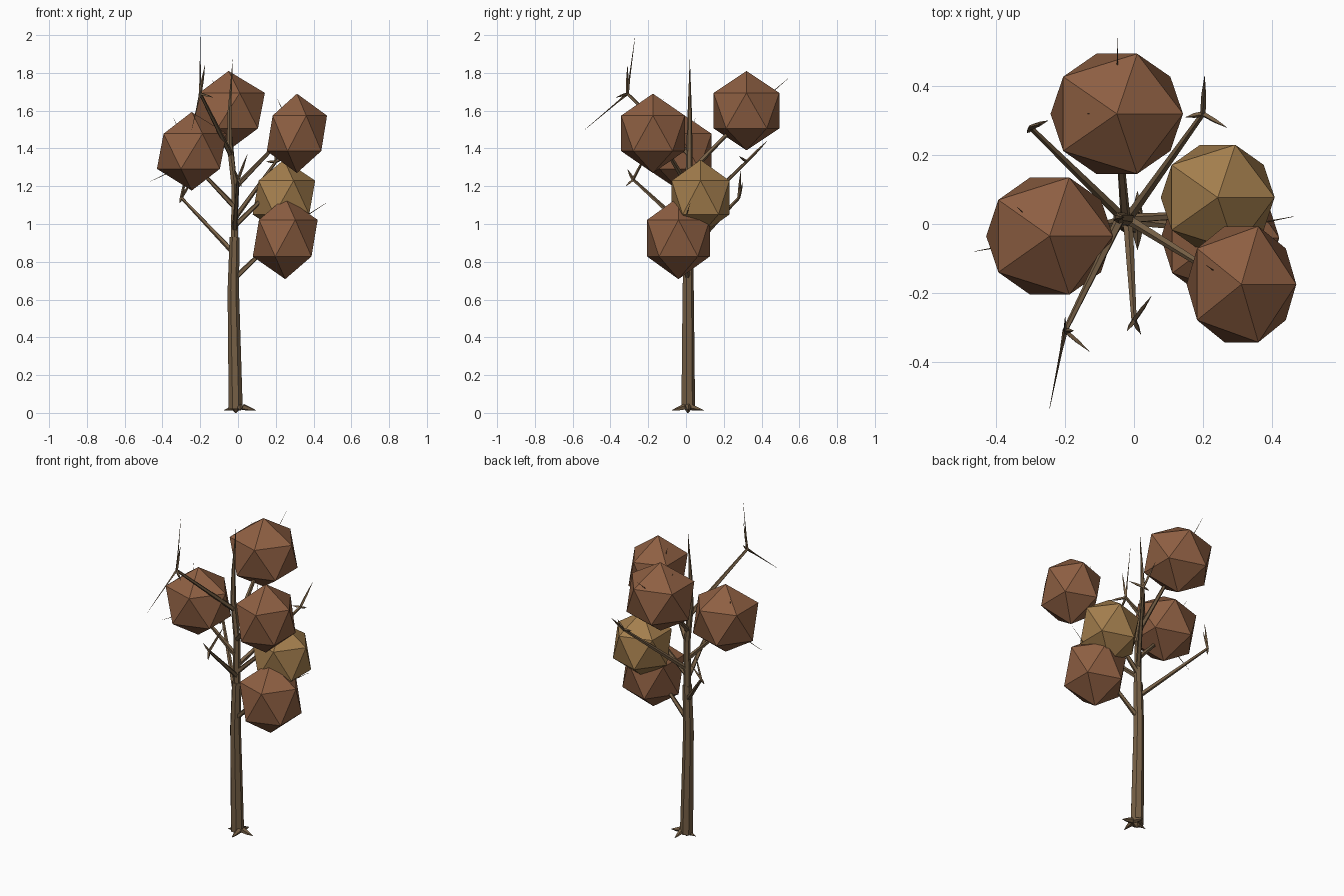
import bpy, bmesh
from mathutils import Vector, Matrix

if "Cube" in bpy.data.objects:
    bpy.data.objects.remove(bpy.data.objects["Cube"])


def material(name, rgb):
    m = bpy.data.materials.new(name)
    m.diffuse_color = (*rgb, 1)
    m.use_nodes = True
    m.node_tree.nodes["Principled BSDF"].inputs["Base Color"].default_value = m.diffuse_color
    return m


BARK = material("bark", (0.18, 0.115, 0.06))
RUST = material("rust_leaves", (0.27, 0.115, 0.055))
GOLD = material("gold_leaves", (0.37, 0.21, 0.075))


def finish(bm, name, mat):
    bmesh.ops.recalc_face_normals(bm, faces=bm.faces)
    me = bpy.data.meshes.new(name)
    bm.to_mesh(me)
    bm.free()
    me.materials.append(mat)
    ob = bpy.data.objects.new(name, me)
    bpy.context.collection.objects.link(ob)


def tube(bm, path, radii, sides=5):
    """Faceted tapering limb through the points of path."""
    pts = [Vector(p) for p in path]
    rings = []
    for i, p in enumerate(pts):
        d = pts[min(i + 1, len(pts) - 1)] - pts[max(i - 1, 0)]
        rot = Vector((0, 0, 1)).rotation_difference(d.normalized()).to_matrix().to_4x4()
        mat = Matrix.Translation(p) @ rot
        c = bmesh.ops.create_circle(bm, segments=sides, radius=max(radii[i], 0.0006), matrix=mat)
        rings.append(c["verts"])
    for a, b in zip(rings, rings[1:]):
        for k in range(sides):
            n = (k + 1) % sides
            bm.faces.new((a[k], a[n], b[n], b[k]))
    bm.faces.new(rings[0])
    bm.faces.new(rings[-1])


# trunk: thick lower part stepping down to a thin leader
bm = bmesh.new()
tube(bm, [(-.012, .01, .02), (-.02, .01, .4), (-.025, .01, .65), (-.018, .012, .93)],
     [.038, .034, .031, .027], 7)
tube(bm, [(-.018, .012, .9), (-.018, .015, 1.2), (-.045, .018, 1.42),
          (-.045, .02, 1.6), (-.028, .02, 1.87)], [.022, .019, .016, .011, 0], 6)
finish(bm, "trunk", BARK)

# roots: four flaring spikes and a short tap root
bm = bmesh.new()
for dx, dy in ((1, 0), (-1, 0), (0, 1), (0, -1)):
    c = Vector((.01, .01, 0))
    tube(bm, [c + Vector((dx * .015, dy * .015, .032)), c + Vector((dx * .05, dy * .05, .022)),
              c + Vector((dx * .085, dy * .085, .014))], [.018, .011, 0])
tube(bm, [(-.012, .01, .03), (-.012, .01, 0)], [.03, .004], 6)
finish(bm, "roots", BARK)

# branches: start, end, then twig tips growing from the end
branches = {
    "back_left": [(-.025, .012, .85), (-.30, .28, 1.14),
                  (-.25, .30, 1.22), (-.27, .29, 1.28), (-.31, .265, 1.11)],
    "front_left": [(-.04, .015, 1.37), (-.20, -.31, 1.69),
                   (-.20, -.27, 1.99), (-.245, -.535, 1.5), (-.13, -.37, 1.67),
                   (-.175, -.31, 1.84)],
    "front": [(-.018, .01, .97), (0, -.28, 1.235),
              (.05, -.21, 1.37), (.02, -.32, 1.2), (-.02, -.31, 1.29)],
    "back_right": [(-.018, .015, 1.03), (.2, .32, 1.33),
                   (.205, .43, 1.44), (.27, .28, 1.36), (.15, .31, 1.33)],
    "back": [(-.025, .015, 1.27), (-.05, .32, 1.58), (-.047, .54, 1.77), (-.135, .32, 1.76)],
    "left": [(-.018, .012, 1.09), (-.245, -.04, 1.33), (-.465, -.08, 1.225), (-.34, .05, 1.56)],
    "right_front": [(-.018, .015, 1.19), (.28, -.17, 1.50), (.21, -.12, 1.66)],
    "right": [(-.018, .015, .99), (.24, .03, 1.24)],
    "lower_right": [(-.02, .01, .71), (.25, -.02, .97), (.465, .022, 1.11)],
}
for name, (start, end, *twigs) in branches.items():
    bm = bmesh.new()
    s, e = Vector(start), Vector(end)
    tube(bm, [s, s.lerp(e, .5), e], [.015, .0115, .008])
    for t in twigs:
        t = Vector(t)
        short = (t - e).length < .17
        mid = e.lerp(t, .5 if short else .25)
        tube(bm, [e, mid, t], [.008, .007 if short else .004, 0], 4)
    finish(bm, name + "_branch", BARK)

# leaf clumps: centre, radii, colour
clumps = {
    "back": ((-.05, .32, 1.60), (.215, .205, .21), RUST),
    "left": ((-.245, -.035, 1.385), (.206, .20, .208), RUST),
    "right_front": ((.312, -.175, 1.48), (.178, .198, .21), RUST),
    "right": ((.243, .077, 1.14), (.185, .18, .20), GOLD),
    "lower_right": ((.25, -.04, .925), (.192, .195, .217), RUST),
}
for name, (centre, size, mat) in clumps.items():
    bm = bmesh.new()
    bmesh.ops.create_icosphere(bm, subdivisions=1, radius=1,
                               matrix=Matrix.LocRotScale(Vector(centre), None, Vector(size)))
    finish(bm, name + "_leaf_clump", mat)
